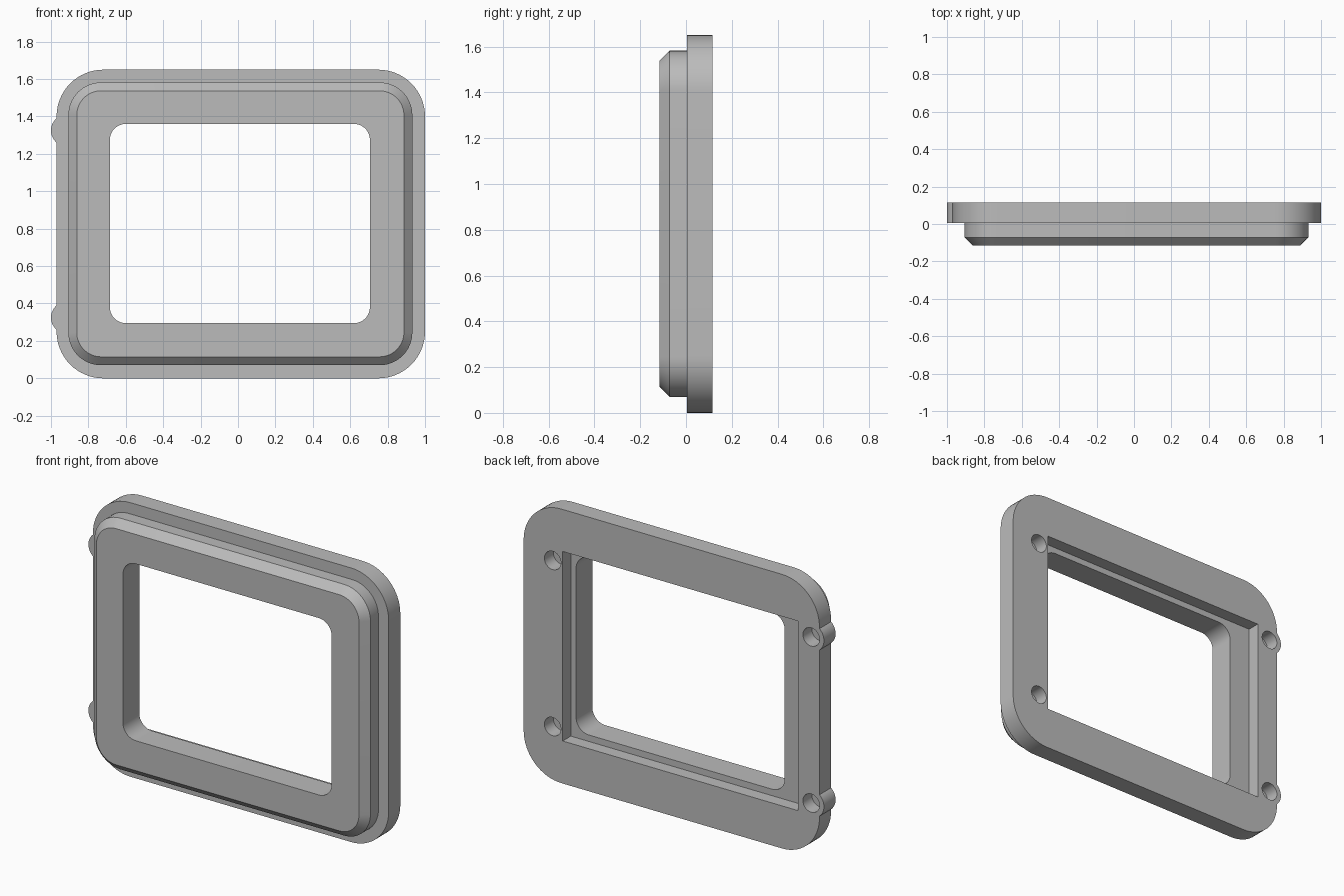
import bpy, bmesh
from math import cos, sin, pi, radians

cube = bpy.data.objects.get("Cube")
if cube:
    bpy.data.objects.remove(cube, do_unlink=True)

grey = bpy.data.materials.new("plain grey")
grey.use_nodes = True
colour = (0.5, 0.5, 0.5, 1)
grey.diffuse_color = colour
grey.node_tree.nodes["Principled BSDF"].inputs["Base Color"].default_value = colour


def rounded(x0, x1, z0, z1, r, steps=16):
    """Outline of a rectangle with rounded corners, in x and z."""
    if r == 0:
        return [(x0, z0), (x1, z0), (x1, z1), (x0, z1)]
    corners = [(x1 - r, z1 - r), (x0 + r, z1 - r), (x0 + r, z0 + r), (x1 - r, z0 + r)]
    return [(cx + r * cos((q + i / steps) * pi / 2), cz + r * sin((q + i / steps) * pi / 2))
            for q, (cx, cz) in enumerate(corners) for i in range(steps + 1)]


def circle(cx, cz, r, n=48):
    return [(cx + r * cos(2 * pi * i / n), cz + r * sin(2 * pi * i / n)) for i in range(n)]


def loft(name, sections):
    """Closed solid through (y, outline) sections."""
    bm = bmesh.new()
    rings = [[bm.verts.new((x, y, z)) for x, z in outline] for y, outline in sections]
    for a, b in zip(rings, rings[1:]):
        for i in range(len(a)):
            j = (i + 1) % len(a)
            bm.faces.new((a[i], a[j], b[j], b[i]))
    bm.faces.new(rings[0])
    bm.faces.new(rings[-1])
    bmesh.ops.recalc_face_normals(bm, faces=bm.faces)
    mesh = bpy.data.meshes.new(name)
    bm.to_mesh(mesh)
    bm.free()
    mesh.materials.append(grey)
    ob = bpy.data.objects.new(name, mesh)
    bpy.context.collection.objects.link(ob)
    return ob


def combine(target, tool, operation):
    """Apply a boolean, then discard the tool."""
    mod = target.modifiers.new(tool.name, 'BOOLEAN')
    mod.object, mod.operation, mod.solver = tool, operation, 'EXACT'
    bpy.context.view_layer.objects.active = target
    bpy.ops.object.modifier_apply(modifier=mod.name)
    bpy.data.objects.remove(tool, do_unlink=True)


FRONT, STEP, BACK = -0.116, 0.005, 0.116
HOLE_Z = (0.325, 1.325)

# Back flange with rounded corners
frame = loft("display_frame", [(y, rounded(-0.97, 1.0, 0, 1.65, 0.25)) for y in (STEP, BACK)])

# Screw bosses that bulge out of the right edge
for z in HOLE_Z:
    combine(frame, loft("screw_boss", [(y, circle(-0.915, z, 0.085)) for y in (STEP, BACK)]), 'UNION')

# Raised front bezel with a chamfered rim
bezel = loft("front_bezel", [
    (FRONT, rounded(-0.862, 0.887, 0.115, 1.537, 0.13)),
    (FRONT + 0.045, rounded(-0.907, 0.932, 0.07, 1.582, 0.175)),
    (0.06, rounded(-0.907, 0.932, 0.07, 1.582, 0.175))])
combine(frame, bezel, 'UNION')

# Window opening and the square-cornered screen recess behind it
window = loft("window_cutter", [(y, rounded(-0.685, 0.705, 0.295, 1.36, 0.085)) for y in (-0.3, 0.3)])
combine(frame, window, 'DIFFERENCE')
recess = loft("recess_cutter", [(y, rounded(-0.827, 0.74, 0.256, 1.397, 0)) for y in (BACK - 0.077, 0.3)])
combine(frame, recess, 'DIFFERENCE')

# Blind screw holes in the back
for x in (-0.915, 0.807):
    for z in HOLE_Z:
        hole = loft("hole_cutter", [(y, circle(x, z, 0.055)) for y in (BACK - 0.085, 0.3)])
        combine(frame, hole, 'DIFFERENCE')

# Smooth rounded corners, sharp edges elsewhere
bpy.ops.object.select_all(action='DESELECT')
frame.select_set(True)
bpy.context.view_layer.objects.active = frame
bpy.ops.object.shade_smooth_by_angle(angle=radians(30))
